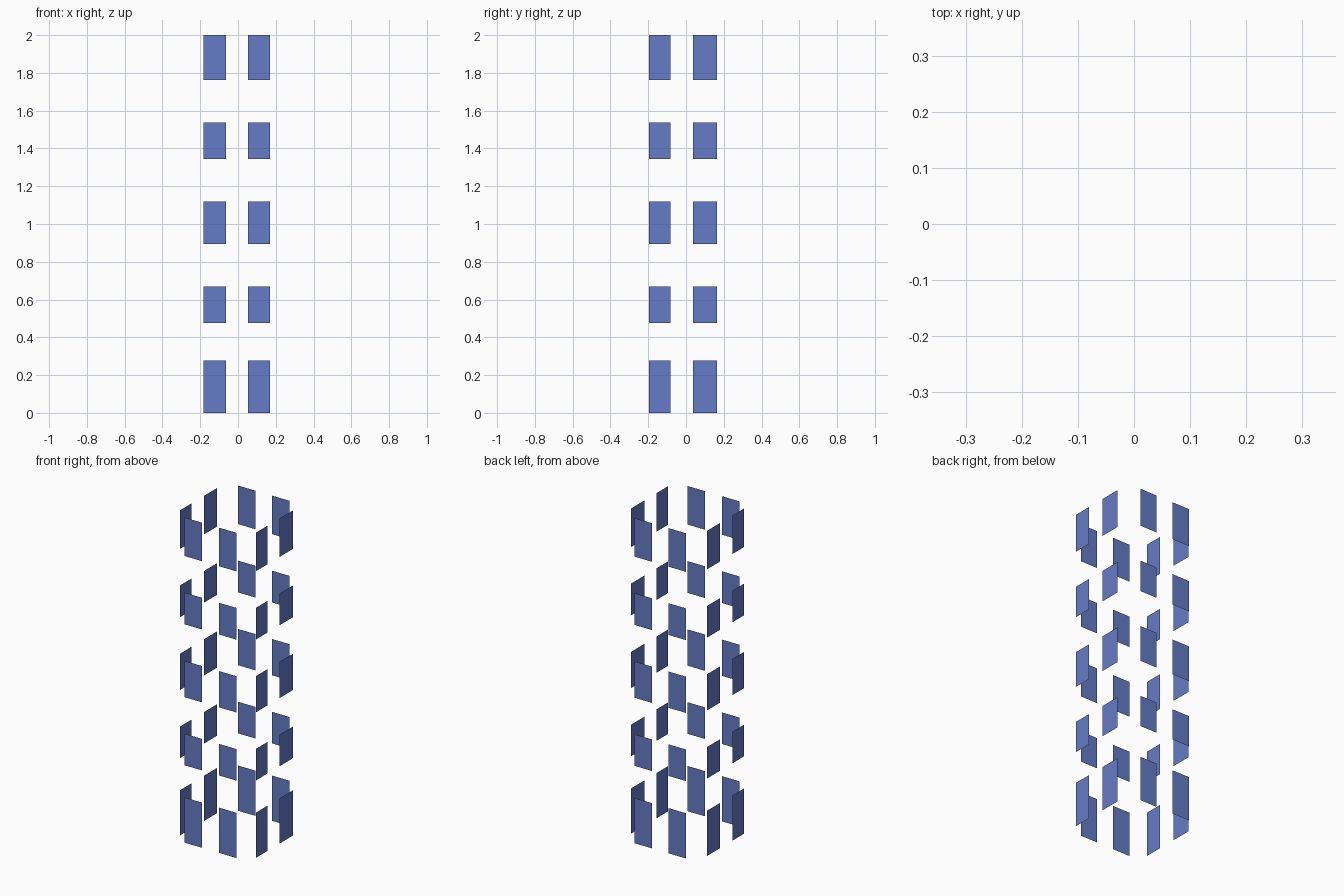
import bpy

if "Cube" in bpy.data.objects:
    bpy.data.objects.remove(bpy.data.objects["Cube"])

# Height bands of the five window rows, and the column spans on each pair of sides
ROWS = [(0.0, 0.278), (0.476, 0.67), (0.895, 1.118), (1.343, 1.538), (1.763, 2.0)]
FRONT_COLS = [(-0.182, -0.063), (0.052, 0.17)]   # spans in x
SIDE_COLS = [(-0.195, -0.082), (0.036, 0.165)]   # spans in y
HALF = 0.258                                     # wall distance from the centre

glass = bpy.data.materials.new("window_glass")
glass.diffuse_color = (0.13, 0.2, 0.57, 1)
glass.use_nodes = True
glass.node_tree.nodes["Principled BSDF"].inputs["Base Color"].default_value = glass.diffuse_color


def window_wall(name, cols, place, flip):
    """One wall of flat panes; place maps (along, z) to a 3D point."""
    verts, faces = [], []
    for z0, z1 in ROWS:
        for a, b in cols:
            n = len(verts)
            verts += [place(a, z0), place(b, z0), place(b, z1), place(a, z1)]
            face = (n, n + 1, n + 2, n + 3)
            faces.append(face[::-1] if flip else face)
    mesh = bpy.data.meshes.new(name)
    mesh.from_pydata(verts, [], faces)
    mesh.materials.append(glass)
    bpy.context.collection.objects.link(bpy.data.objects.new(name, mesh))


# Four walls of window panes, facing outward
window_wall("front_windows", FRONT_COLS, lambda u, z: (u, -HALF, z), False)
window_wall("back_windows", FRONT_COLS, lambda u, z: (u, HALF, z), True)
window_wall("right_windows", SIDE_COLS, lambda u, z: (HALF, u, z), False)
window_wall("left_windows", SIDE_COLS, lambda u, z: (-HALF, u, z), True)
